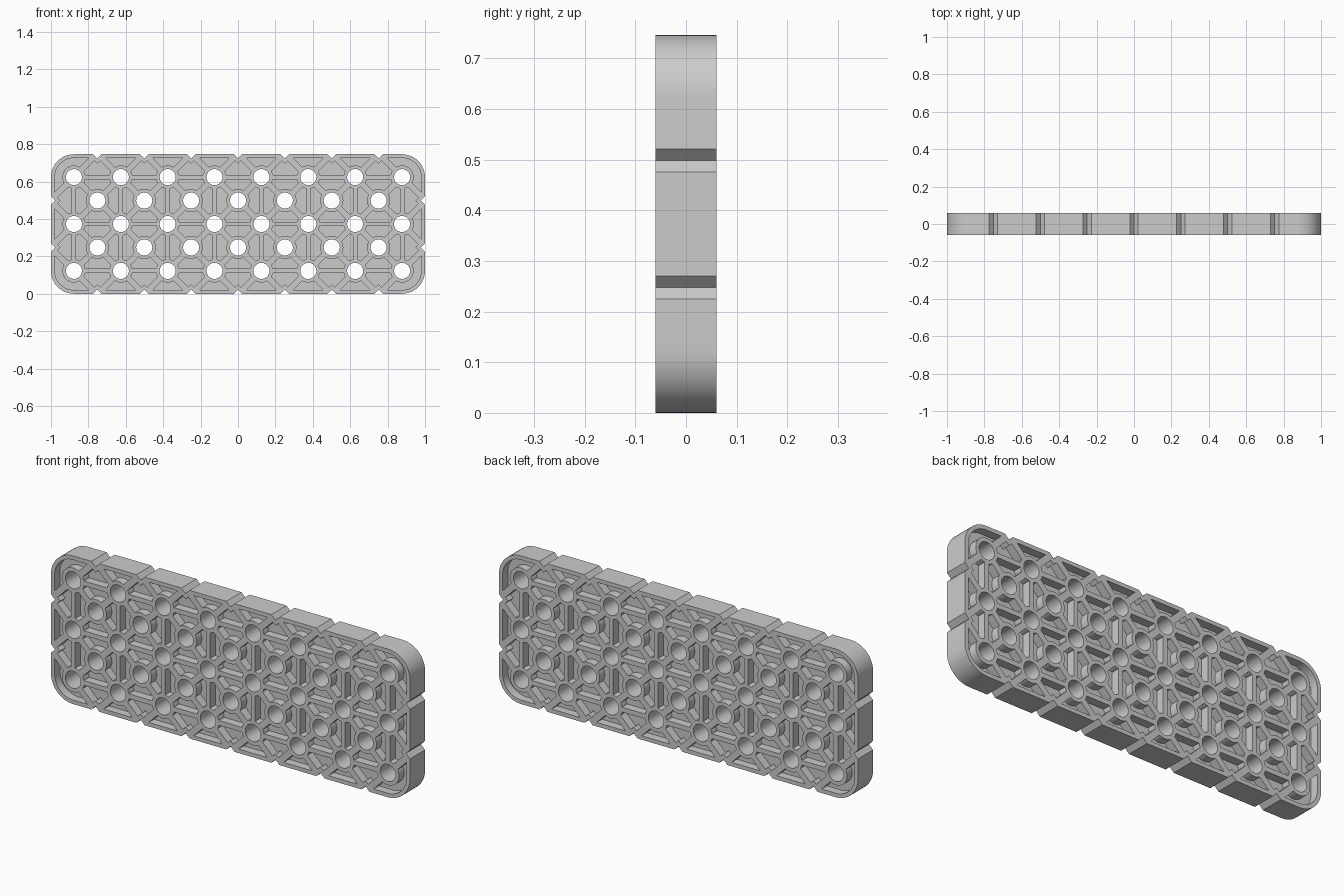
import bpy, bmesh, math
from mathutils import Vector

if "Cube" in bpy.data.objects:
    bpy.data.objects.remove(bpy.data.objects["Cube"])

P = 0.2506             # hole pitch
HX, HZ = 1.0, 0.373    # half width, half height
T = 0.06               # half thickness
WEB = 0.018            # half thickness of the inner web
HOLE, BOSS = 0.043, 0.062
N = 0.0225             # edge notch size
WALL = 0.02


def circle(r, cx, cz, n=32):
    return [(cx + r * math.cos(2 * math.pi * i / n), cz + r * math.sin(2 * math.pi * i / n)) for i in range(n)]


def outline(inset):
    """Rounded rectangle with V notches, shrunk by inset."""
    x, z, r = HX - inset, HZ - inset, 0.123 - inset
    n = N + inset * 0.414
    pts = []
    sides = [((1, 0), (0, 1), x, z, (-1, 1)), ((0, 1), (-1, 0), z, x, (-2, 0, 2)),
             ((-1, 0), (0, -1), x, z, (-1, 1)), ((0, -1), (1, 0), z, x, (-2, 0, 2))]
    for out, along, d, half, _ in sides:
        count = 2 if half == z else 7
        for i in range(count):
            s = (i - (count - 1) / 2) * P
            for ds, dd in ((-n, 0), (0, n), (n, 0)):
                pts.append((out[0] * (d - dd) + along[0] * (s + ds), out[1] * (d - dd) + along[1] * (s + ds)))
        # rounded corner after this side
        cx = out[0] * (d - r) + along[0] * (half - r)
        cz = out[1] * (d - r) + along[1] * (half - r)
        for k in range(13):
            a = k / 12 * math.pi / 2
            c, s = math.cos(a) * r, math.sin(a) * r
            pts.append((cx + out[0] * c + along[0] * s, cz + out[1] * c + along[1] * s))
    return pts


def slab(name, loops, half):
    """Filled flat profile with openings, extruded along y."""
    cu = bpy.data.curves.new(name, 'CURVE')
    cu.dimensions, cu.fill_mode, cu.extrude = '2D', 'BOTH', half
    for loop in loops:
        sp = cu.splines.new('POLY')
        sp.points.add(len(loop) - 1)
        for p, (a, b) in zip(sp.points, loop):
            p.co = (a, b, 0, 1)
        sp.use_cyclic_u = True
    ob = bpy.data.objects.new(name, cu)
    bpy.context.collection.objects.link(ob)
    ob.rotation_euler = (math.pi / 2, 0, 0)
    ob.location.z = HZ
    bpy.ops.object.select_all(action='DESELECT')
    ob.select_set(True)
    bpy.context.view_layer.objects.active = ob
    bpy.ops.object.convert(target='MESH')
    ob = bpy.context.object
    bm = bmesh.new()
    bm.from_mesh(ob.data)
    bmesh.ops.remove_doubles(bm, verts=bm.verts, dist=1e-5)
    bmesh.ops.recalc_face_normals(bm, faces=bm.faces)
    bm.to_mesh(ob.data)
    bm.free()
    bpy.ops.object.shade_smooth_by_angle(angle=math.radians(30))
    return ob


def ribs(name, segments, width, half):
    """Straight bars between pairs of points."""
    bm = bmesh.new()
    for a, b in segments:
        a, b = Vector(a), Vector(b)
        d = (b - a).normalized()
        w = Vector((-d.y, d.x)) * width / 2
        f = bm.faces.new([bm.verts.new((q.x, -half, q.y + HZ)) for q in (a + w, a - w, b - w, b + w)])
        ext = bmesh.ops.extrude_face_region(bm, geom=[f])
        bmesh.ops.translate(bm, vec=(0, 2 * half, 0), verts=[v for v in ext['geom'] if isinstance(v, bmesh.types.BMVert)])
    bmesh.ops.recalc_face_normals(bm, faces=bm.faces)
    me = bpy.data.meshes.new(name)
    bm.to_mesh(me)
    bm.free()
    bpy.context.collection.objects.link(bpy.data.objects.new(name, me))


main = [((i - 3.5) * P, (j - 1) * P) for i in range(8) for j in range(3)]
offset = [((i - 3) * P, (j - 0.5) * P) for i in range(7) for j in range(2)]

# Rim and web
slab("rim", [outline(0), outline(WALL)], T)
slab("web", [outline(WALL * 0.5)] + [circle(HOLE + 0.004, *c) for c in main + offset], WEB)

# Round bosses, with a lower collar on the offset holes
for k, c in enumerate(main + offset):
    slab("hole_boss", [circle(BOSS, *c), circle(HOLE, *c)], T)

# Diagonal ribs from each main hole to its four neighbours or edge notches
diag, cross = [], []
r = BOSS - 0.006
for x, z in main:
    for sx in (-1, 1):
        for sz in (-1, 1):
            ex, ez = x + sx * P / 2, z + sz * P / 2
            if abs(ex) > HX - 0.01 and abs(ez) > HZ - 0.01:
                continue
            on_edge = abs(ex) > HX - 0.01 or abs(ez) > HZ - 0.01
            k, e = r * 0.7071, (0.016 if on_edge else r * 0.7071)
            diag.append(((x + sx * k, z + sz * k), (ex - sx * e, ez - sz * e)))
    # Straight ribs between main holes
    if x < 3 * P:
        cross.append(((x + r, z), (x + P - r, z)))
    if z < P / 2:
        cross.append(((x, z + r), (x, z + P - r)))
ribs("diagonal_ribs", diag, 0.032, T)
ribs("straight_ribs", cross, 0.024, T)
